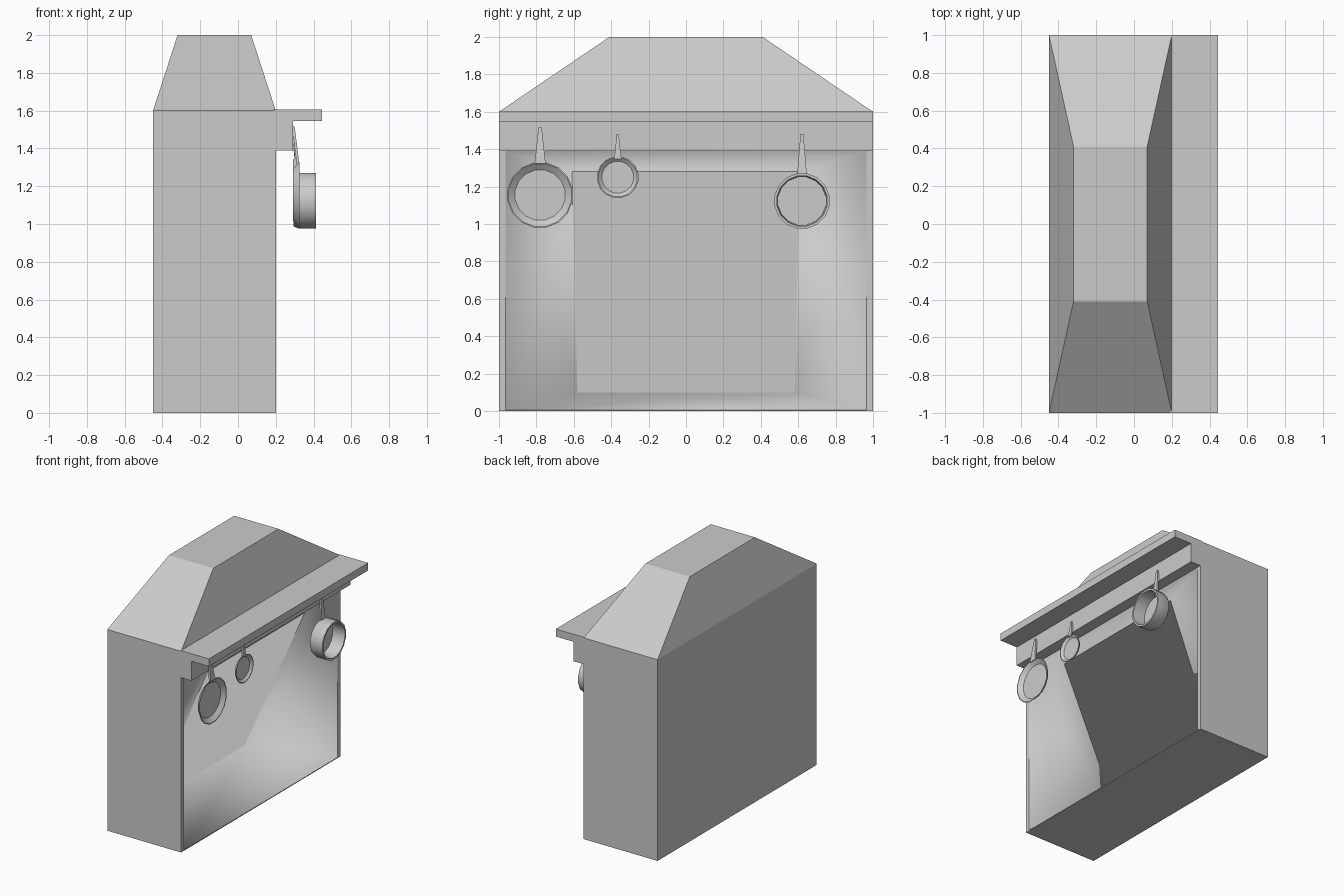
import bpy, bmesh, math

if "Cube" in bpy.data.objects:
    bpy.data.objects.remove(bpy.data.objects["Cube"])


def finish(name, bm, smooth_angle=None):
    bmesh.ops.recalc_face_normals(bm, faces=bm.faces)
    mesh = bpy.data.meshes.new(name)
    bm.to_mesh(mesh)
    bm.free()
    ob = bpy.data.objects.new(name, mesh)
    bpy.context.collection.objects.link(ob)
    if smooth_angle:
        bpy.ops.object.select_all(action='DESELECT')
        ob.select_set(True)
        bpy.context.view_layer.objects.active = ob
        bpy.ops.object.shade_smooth_by_angle(angle=math.radians(smooth_angle))
    return ob


def bridge(bm, a, b, skip=()):
    n = len(a)
    return [bm.faces.new((a[i], a[(i + 1) % n], b[(i + 1) % n], b[i]))
            for i in range(n) if i not in skip]


def box(name, x0, x1, y0, y1, z0, z1):
    bm = bmesh.new()
    lo, hi = [[bm.verts.new((x, y, z)) for x, y in
               ((x0, y0), (x1, y0), (x1, y1), (x0, y1))] for z in (z0, z1)]
    bridge(bm, lo, hi)
    bm.faces.new(lo)
    bm.faces.new(hi)
    return finish(name, bm)


# Fireplace: box walls, tapered hood, and a smooth leaning firebox
bm = bmesh.new()


def level(x0, x1, y, z):
    return [bm.verts.new(p) for p in
            ((x0, -y, z), (x1, -y, z), (x1, y, z), (x0, y, z))]


base = level(-0.45, 0.20, 1.0, 0)
eave = level(-0.45, 0.20, 1.0, 1.6)
top = level(-0.32, 0.07, 0.41, 2.0)
bm.faces.new(base)
bm.faces.new(top)
bridge(bm, base, eave, skip=(1,))
bridge(bm, eave, top)
front = [base[1], base[2], eave[2], eave[1]]
rim = [bm.verts.new((0.20, y, z)) for y, z in
       ((-0.965, 0.006), (0.965, 0.006), (0.965, 1.39), (-0.965, 1.39))]
back = [bm.verts.new(p) for p in
        ((-0.35, -0.58, 0.10), (-0.35, 0.58, 0.10),
         (0.16, 0.61, 1.28), (0.16, -0.61, 1.28))]
bridge(bm, front, rim)
# firebox cheeks are split from the lintel corner to the hearth corner
inner = []
for i in range(4):
    j = (i + 1) % 4
    if i == 1:
        inner += [bm.faces.new((rim[1], rim[2], back[1])),
                  bm.faces.new((rim[2], back[2], back[1]))]
    elif i == 3:
        inner += [bm.faces.new((rim[0], back[0], rim[3])),
                  bm.faces.new((rim[3], back[0], back[3]))]
    else:
        inner.append(bm.faces.new((rim[i], rim[j], back[j], back[i])))
fireback = bm.faces.new(back)
inner.append(fireback)
inner += bmesh.ops.inset_region(bm, faces=[fireback], thickness=0.3)['faces']
for f in inner:
    f.smooth = True
finish("fireplace_body", bm)

# Mantel shelf and the beam below it
box("mantel_shelf", 0.19, 0.445, -1, 1, 1.545, 1.605)
box("mantel_beam", 0.19, 0.29, -1, 1, 1.39, 1.55)


def lathe(name, y, z, profile, sides):
    """Turn (x, radius) points around an axis along x."""
    bm = bmesh.new()
    rings = []
    for x, r in profile:
        rings.append([bm.verts.new((x, y + r * math.sin(2 * math.pi * (i + .5) / sides),
                                    z + r * math.cos(2 * math.pi * (i + .5) / sides)))
                      for i in range(sides)])
    for a, b in zip(rings, rings[1:]):
        bridge(bm, a, b)
    bm.faces.new(rings[0])
    bm.faces.new(rings[-1])
    return finish(name, bm, 30)


def handle(name, y, z0, z1, w0, w1, x0, x1):
    """Flat tapering handle leaning from x0 to x1."""
    bm = bmesh.new()
    loops = [[bm.verts.new((x + dx, y + s * w, z)) for dx, s in
              ((0, -1), (0.014, -1), (0.014, 1), (0, 1))]
             for x, z, w in ((x0, z0, w0), (x1, z1, w1))]
    bridge(bm, *loops)
    bm.faces.new(loops[0])
    bm.faces.new(loops[1])
    return finish(name, bm)


# Hanging frying pans: shallow flared dishes
def pan(name, y, z, r, inner_r, depth, tip):
    x = 0.29
    lathe(name, y, z, [(x, inner_r), (x + depth, r), (x + depth, r - 0.006),
                       (x + 0.008, inner_r - 0.004)], 16)
    handle(name + "_handle", y, z + r - 0.015, tip, r * 0.17, r * 0.05,
           x + depth - 0.014, x - 0.004)


pan("large_pan", -0.78, 1.155, 0.177, 0.14, 0.035, 1.515)
pan("small_pan", -0.365, 1.25, 0.112, 0.09, 0.025, 1.48)

# Hanging pot: deep straight sides, open to the room
lathe("pot", 0.62, 1.123, [(0.295, 0.138), (0.32, 0.15), (0.412, 0.15),
                           (0.412, 0.136), (0.31, 0.130)], 16)
handle("pot_handle", 0.62, 1.25, 1.48, 0.027, 0.008, 0.308, 0.286)
